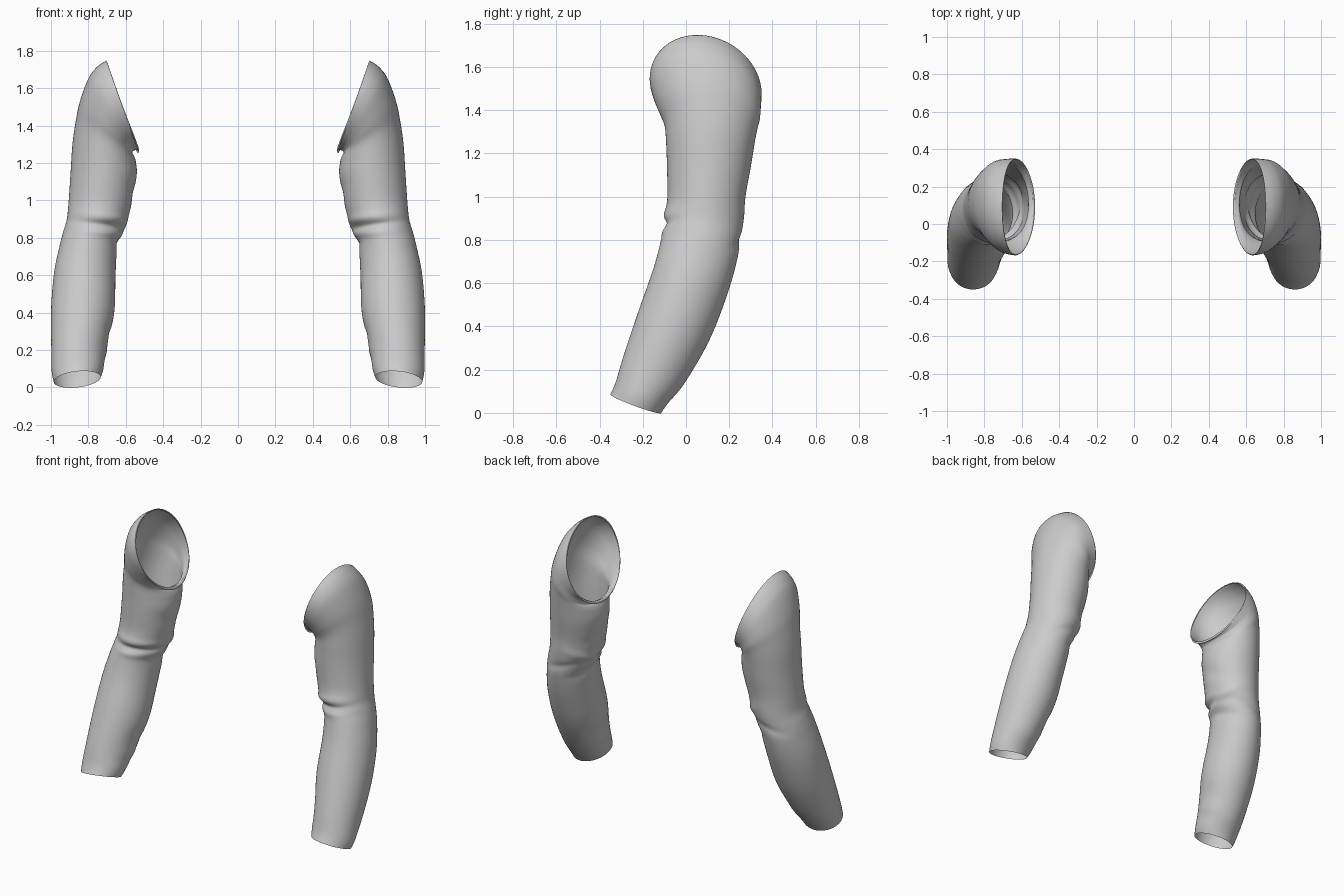
import bpy, bmesh, math
from mathutils import Vector

# Key rings, cuff to armhole:
# inner x, inner z, outer x, outer z, front y, back y, half z-rise front-to-back
RINGS = [
    (.735, .055, .985, .030, -.350, -.115, -.043),
    (.720, .100, .996, .085, -.325, -.085, -.050),
    (.705, .200, .998, .200, -.290, -.005, -.060),
    (.662, .400, 1.00, .400, -.220, .105, -.070),
    (.655, .600, .985, .600, -.150, .185, -.070),
    (.645, .750, .955, .750, -.115, .235, -.050),
    (.617, .830, .935, .830, -.098, .250, -.030),
    (.590, .900, .915, .900, -.097, .265, -.020),
    (.565, 1.00, .905, 1.00, -.086, .275, .000),
    (.542, 1.13, .895, 1.15, -.088, .300, .000),
    (.545, 1.20, .885, 1.30, -.092, .318, .000),
    (.555, 1.235, .868, 1.42, -.100, .330, -.010),
    (.565, 1.25, .845, 1.53, -.125, .342, -.020),
    (.560, 1.265, .800, 1.65, -.152, .347, -.030),
    (.550, 1.27, .755, 1.71, -.163, .349, -.035),
    (.538, 1.275, .705, 1.745, -.168, .350, -.035),
]
# Folded seam lip just beyond the armhole edge
LIP = [(.529, 1.268, .704, 1.743, -.166, .348, -.035),
       (.533, 1.255, .703, 1.738, -.162, .345, -.035)]
# Cloth folds: angle (deg), z, angle width, z width, slant, height
FOLDS = [
    (-125, .865, 60, .016, .02, -.013),
    (-125, .905, 60, .022, .02, .008),
    (-120, .825, 60, .020, .02, .008),
    (165, .760, 45, .028, .05, -.010),
    (150, .870, 45, .025, -.06, .009),
    (90, .800, 35, .020, .05, -.006),
    (170, .280, 35, .030, .06, -.007),
    (165, .180, 35, .025, .05, .006),
    (180, 1.04, 40, .040, .08, -.006),
]
SEGS, STEPS = 64, 6


def spline(a, b, c, d, t):
    return [.5 * (2*q + (r-p)*t + (2*p-5*q+4*r-s)*t*t + (3*q-p-3*r+s)*t**3)
            for p, q, r, s in zip(a, b, c, d)]


def fine_rings():
    n, out = len(RINGS), []
    for i in range(n - 1):
        keys = [RINGS[min(max(j, 0), n - 1)] for j in (i-1, i, i+1, i+2)]
        out += [spline(*keys, k / STEPS) for k in range(STEPS)]
    return out + [RINGS[-1]] + LIP


def ring_point(ring, ang):
    xi, zi, xo, zo, yf, yb, rise = ring
    c, s = math.cos(ang), math.sin(ang)
    lean = max(0, (zo - zi) / .47)
    p = Vector(((xi+xo)/2 + c*(xo-xi)/2 + .013*lean*s*s,
                (yf+yb)/2 + s*(yb-yf)/2,
                (zi+zo)/2 + c*(zo-zi)/2 + s*rise))
    # push the cloth in and out along the folds
    off = 0
    for fa, fz, wa, wz, slant, h in FOLDS:
        d = (math.degrees(ang) - fa + 180) % 360 - 180
        off += h * math.exp(-(d/wa)**2 - ((p.z - fz - slant*d/60)/wz)**2)
    return p + Vector((c, s, 0)) * off


def sleeve(name, side):
    bm = bmesh.new()
    rows = []
    for ring in fine_rings():
        row = []
        for k in range(SEGS):
            p = ring_point(ring, 2*math.pi*k/SEGS)
            row.append(bm.verts.new((p.x*side, p.y, p.z)))
        rows.append(row)
    for a, b in zip(rows, rows[1:]):
        for k in range(SEGS):
            j = (k + 1) % SEGS
            quad = (a[k], a[j], b[j], b[k])
            bm.faces.new(quad if side > 0 else quad[::-1])
    for f in bm.faces:
        f.smooth = True
    me = bpy.data.meshes.new(name)
    bm.to_mesh(me)
    bm.free()
    bpy.context.collection.objects.link(bpy.data.objects.new(name, me))


# Pair of open sleeves
sleeve("right_sleeve", 1)
sleeve("left_sleeve", -1)
